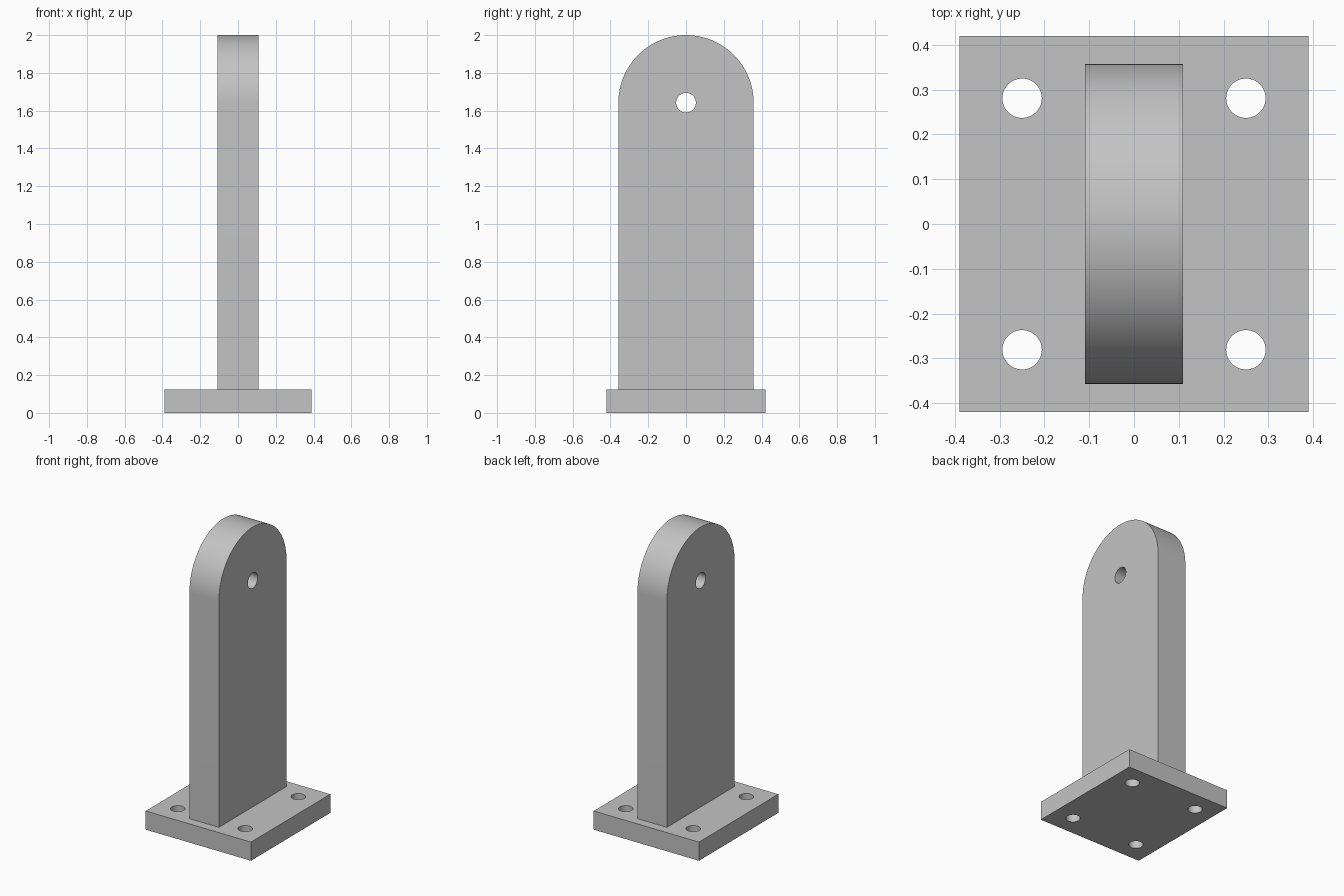
import bpy
import bmesh
from math import cos, sin, pi, radians
from mathutils import Matrix

cube = bpy.data.objects.get("Cube")
if cube:
    bpy.data.objects.remove(cube, do_unlink=True)

BASE_W, BASE_D, BASE_H = 0.78, 0.84, 0.125
POST_W, POST_R, TOP = 0.218, 0.358, 2.0
PIVOT = TOP - POST_R

grey = bpy.data.materials.new("plain grey")
grey.use_nodes = True
grey.diffuse_color = (0.55, 0.55, 0.55, 1)
grey.node_tree.nodes["Principled BSDF"].inputs["Base Color"].default_value = (0.55, 0.55, 0.55, 1)


def make_object(name, bm):
    bmesh.ops.recalc_face_normals(bm, faces=bm.faces)
    mesh = bpy.data.meshes.new(name)
    bm.to_mesh(mesh)
    bm.free()
    mesh.materials.append(grey)
    obj = bpy.data.objects.new(name, mesh)
    bpy.context.collection.objects.link(obj)
    return obj


def prism(name, outline, depth):
    """Extrude an outline of 3D points along the depth vector."""
    bm = bmesh.new()
    face = bm.faces.new([bm.verts.new(p) for p in outline])
    ext = bmesh.ops.extrude_face_region(bm, geom=[face])
    verts = [g for g in ext["geom"] if isinstance(g, bmesh.types.BMVert)]
    bmesh.ops.translate(bm, verts=verts, vec=depth)
    return make_object(name, bm)


def drill(obj, radius, centers, turn=Matrix()):
    """Cut round through holes, then shade only the curved walls smooth."""
    bm = bmesh.new()
    for c in centers:
        bmesh.ops.create_cone(bm, cap_ends=True, segments=48, radius1=radius,
                              radius2=radius, depth=0.5,
                              matrix=Matrix.Translation(c) @ turn)
    cutter = make_object("hole_cutter", bm)
    cutter.hide_render = True
    mod = obj.modifiers.new("holes", "BOOLEAN")
    mod.operation = "DIFFERENCE"
    mod.solver = "EXACT"
    mod.object = cutter
    bpy.ops.object.select_all(action="DESELECT")
    bpy.context.view_layer.objects.active = obj
    obj.select_set(True)
    bpy.ops.object.modifier_apply(modifier=mod.name)
    bpy.data.objects.remove(cutter, do_unlink=True)
    bpy.ops.object.shade_smooth_by_angle(angle=radians(30))


# Base plate with four bolt holes
hx, hy = BASE_W / 2, BASE_D / 2
base = prism("base_plate", [(-hx, -hy, 0), (hx, -hy, 0), (hx, hy, 0), (-hx, hy, 0)],
             (0, 0, BASE_H))
drill(base, 0.044, [(sx * 0.25, sy * 0.281, BASE_H / 2) for sx in (-1, 1) for sy in (-1, 1)])

# Upright with a rounded top and a pin hole
x0 = -POST_W / 2
outline = [(x0, -POST_R, BASE_H), (x0, POST_R, BASE_H)]
outline += [(x0, POST_R * cos(a), PIVOT + POST_R * sin(a))
            for a in (pi * i / 64 for i in range(65))]
post = prism("upright", outline, (POST_W, 0, 0))
drill(post, 0.052, [(0, 0, PIVOT)], Matrix.Rotation(pi / 2, 4, "Y"))
